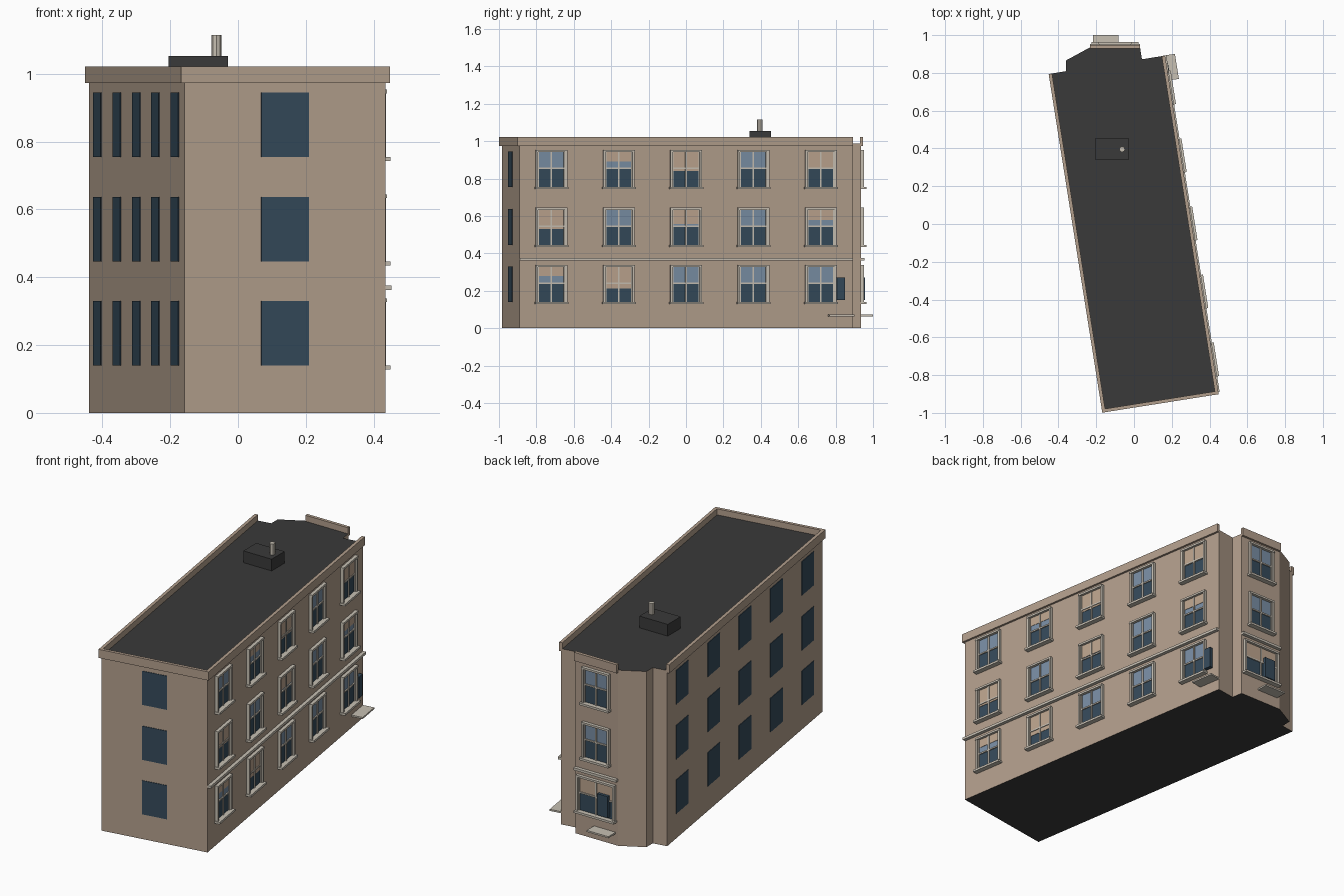
import bpy, bmesh, math
from mathutils import Matrix, Vector

if "Cube" in bpy.data.objects:
    bpy.data.objects.remove(bpy.data.objects["Cube"])

COLS = {
    "wall_tan": (0.445, 0.342, 0.262),
    "trim_stone": (0.57, 0.525, 0.45),
    "glass_dark": (0.035, 0.068, 0.102),
    "glass_sky": (0.19, 0.27, 0.37),
    "blind_beige": (0.50, 0.37, 0.27),
    "roof_dark": (0.042, 0.042, 0.042),
}
MATS = {}
for n, c in COLS.items():
    MATS[n] = bpy.data.materials.new(n)
    MATS[n].diffuse_color = (*c, 1)
NAMES = list(COLS)


def finish(name, bm):
    bmesh.ops.recalc_face_normals(bm, faces=bm.faces)
    used = sorted({f.material_index for f in bm.faces})
    for f in bm.faces:
        f.material_index = used.index(f.material_index)
    me = bpy.data.meshes.new(name)
    bm.to_mesh(me)
    bm.free()
    for i in used:
        me.materials.append(MATS[NAMES[i]])
    ob = bpy.data.objects.new(name, me)
    bpy.context.collection.objects.link(ob)
    return ob


def boxes(name, M, items):
    """items: (s0, s1, out0, out1, z0, z1, material) in a wall's own frame"""
    bm = bmesh.new()
    for s0, s1, o0, o1, z0, z1, mat in items:
        g = bmesh.ops.create_cube(bm, size=1)["verts"]
        for v in g:
            p = v.co + Vector((.5, .5, .5))
            v.co = M @ Vector((s0 + p.x * (s1 - s0), o0 + p.y * (o1 - o0), z0 + p.z * (z1 - z0)))
        for f in {f for v in g for f in v.link_faces}:
            f.material_index = NAMES.index(mat)
    return finish(name, bm)


def frame(origin, s, out):
    M = Matrix.Identity(4)
    M.col[0] = (*s, 0, 0)
    M.col[1] = (*out, 0, 0)
    M.col[3] = (*origin, 0, 1)
    return M


# Plan: a rectangle turned 9 degrees, with an angled bay at the back
A = math.radians(9)
U = Vector((math.cos(A), math.sin(A)))
V = Vector((-math.sin(A), math.cos(A)))
P0 = Vector((-0.158, -0.985))
W, L, ROOF = 0.60, 1.803, 0.987
P1 = P0 + U * W
front = frame(P0, U, -V)
right = frame(P1, V, U)
left = frame(P0, V, -U)
BAYX, BAYY, BAYW = -0.10, 0.935, 0.265
bay = frame((BAYX, BAYY), (-1, 0), (0, 1))

outline = [P0, P1, P1 + V * L, (0.042, 0.872), (0.032, BAYY), (-0.233, BAYY),
           (-0.36, 0.866), (-0.36, 0.809), P0 + V * L]

# Main body: tan walls, dark roof and underside
bm = bmesh.new()
base = bm.faces.new([bm.verts.new((p[0], p[1], 0)) for p in outline])
ext = bmesh.ops.extrude_face_region(bm, geom=[base], use_keep_orig=True)
for e in ext["geom"]:
    if isinstance(e, bmesh.types.BMVert):
        e.co.z = ROOF
bm.normal_update()
for f in bm.faces:
    f.material_index = NAMES.index("roof_dark" if abs(f.normal.z) > .5 else "wall_tan")
finish("building_body", bm)

# Parapets
C0, C1 = 0.973, 1.021
OUT, INN = 0.012, -0.006
boxes("front_parapet", front, [(-OUT, W + OUT, INN, OUT, C0, C1, "wall_tan")])
boxes("right_parapet", right, [(-INN, L, INN, OUT, C0, C1, "wall_tan")])
boxes("left_parapet", left, [(-INN, L, INN, OUT, C0, C1, "wall_tan")])
boxes("bay_parapet", bay, [(-BAYW / 2, BAYW / 2, INN, OUT, C0, C1, "wall_tan")])

# Belt courses above the ground floor
boxes("right_belt_course", right, [(0, L, 0, 0.019, 0.362, 0.376, "trim_stone")])
boxes("bay_belt_course", bay, [(-BAYW / 2, BAYW / 2, 0, 0.019, 0.362, 0.376, "trim_stone")])

# Plain window plates on the left and front walls
FLOORS = [0.14, 0.446, 0.755]
H = 0.19
BAYS = [L / 2 + (k - 2) * 0.3645 for k in range(5)]
boxes("front_windows", front,
      [(W / 2 - .071, W / 2 + .071, 0, .003, z, z + H, "glass_dark") for z in FLOORS])
boxes("left_windows", left,
      [(s - .071, s + .071, 0, .003, z, z + H, "glass_dark") for z in FLOORS for s in BAYS])


def window(name, M, s, z, blind, w=0.146):
    """Sash window; blind = share of the height covered from the top"""
    a, b, t, mid, top = s - w / 2, s + w / 2, 0.012, z + 0.1, z + H
    T = "trim_stone"
    it = [(a, b, 0, .002, z, mid, "glass_dark"),
          (a, b, 0, .002, mid, top, "glass_sky"),
          (a - t, a, 0, .016, z, top, T), (b, b + t, 0, .016, z, top, T),      # casing
          (a - t, b + t, 0, .018, top - .003, top + .008, T),                  # head
          (a - .017, b + .017, 0, .029, z - .012, z, T),                       # sill
          (a, a + .006, 0, .008, z, top, T), (b - .006, b, 0, .008, z, top, T),
          (s - .004, s + .004, 0, .008, z, top, T),                            # mullion
          (a, b, 0, .008, mid - .004, mid + .004, T)]                          # meeting rail
    if blind:
        it.append((a, b, 0, .004, top - blind * H, top, "blind_beige"))
    boxes(name, M, it)


# Sash windows on the right wall, ground floor first
BLINDS = [(.27, .62, 0, 0, 0), (.55, 0, .42, 0, .3), (0, .28, .55, 0, .5)]
for f, row in enumerate(BLINDS):
    for k, bl in enumerate(row):
        window(f"right_window_{f}_{k}", right, BAYS[k], FLOORS[f], bl)

# Bay windows, the ground one wide
window("bay_window_0", bay, 0, FLOORS[0], .45, 0.215)
window("bay_window_1", bay, 0, FLOORS[1], 0)
window("bay_window_2", bay, 0, FLOORS[2], 0)

# Door panels with a ledge below
for name, M, s, hw in (("right", right, 1.737, .022), ("bay", bay, 0.05, .033)):
    boxes(name + "_door_panel", M, [(s - hw, s + hw, 0, .021, .15, .27, "glass_dark")])
    boxes(name + "_ledge", M, [(s - .067, s + .067, 0, .065, .063, .072, "trim_stone")])

# Roof hatch and vent pipe
boxes("roof_hatch", Matrix.Identity(4), [(-.205, -.029, .34, .455, ROOF - .01, 1.053, "roof_dark")])
bm = bmesh.new()
bmesh.ops.create_cone(bm, cap_ends=True, segments=8, radius1=.015, radius2=.015, depth=.065,
                      matrix=Matrix.Translation((-.063, .395, 1.0825)))
for f in bm.faces:
    f.material_index = NAMES.index("trim_stone")
finish("vent_pipe", bm)

for m in bpy.data.materials:
    if m.users and not m.is_grease_pencil:
        m.use_nodes = True
        m.node_tree.nodes["Principled BSDF"].inputs["Base Color"].default_value = m.diffuse_color
